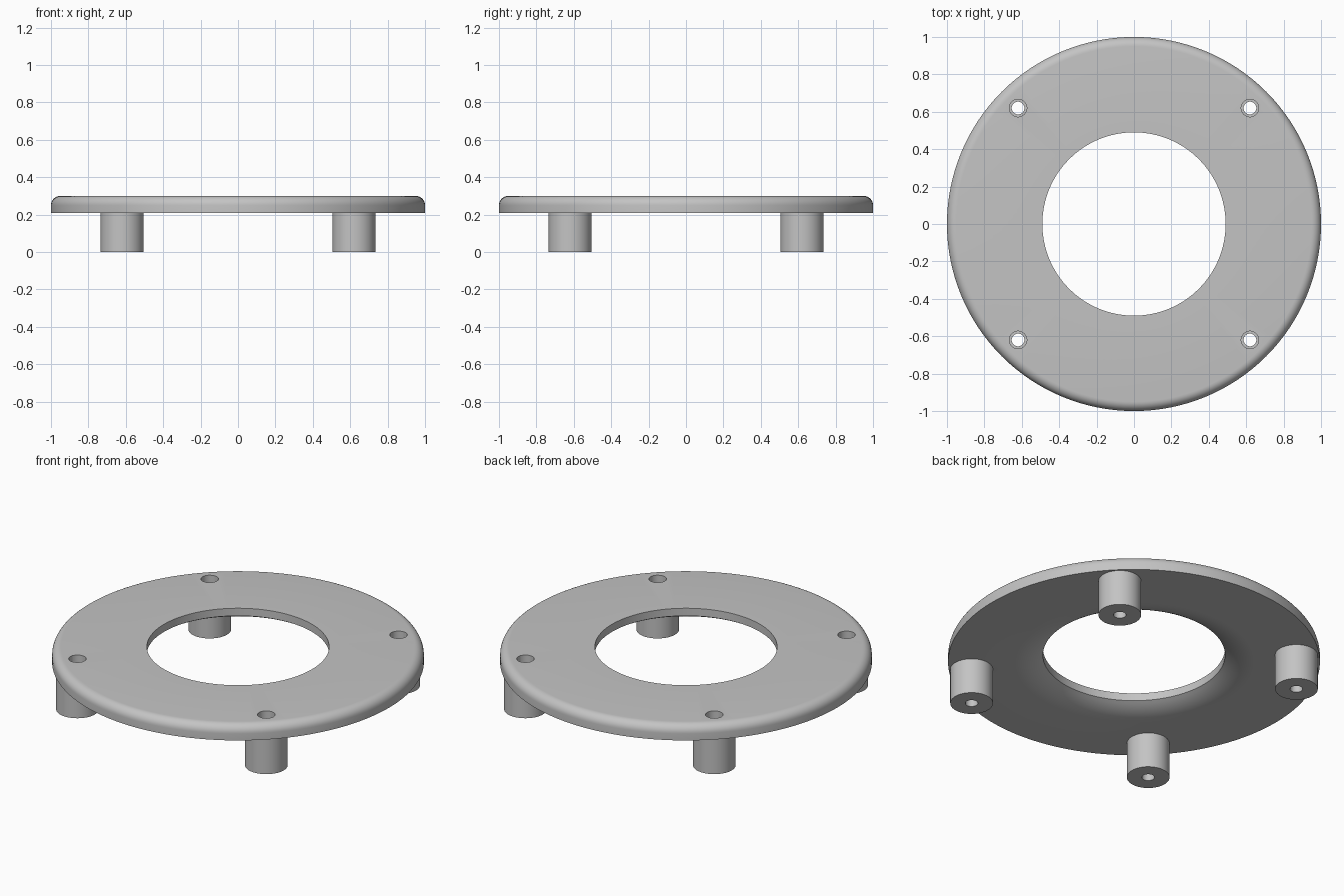
import bpy, bmesh
from math import sin, cos, pi, asin

cube = bpy.data.objects.get("Cube")
if cube:
    bpy.data.objects.remove(cube, do_unlink=True)

grey = bpy.data.materials.new("light grey")
grey.use_nodes = True
colour = (0.55, 0.55, 0.55, 1)
grey.diffuse_color = colour
grey.node_tree.nodes["Principled BSDF"].inputs["Base Color"].default_value = colour


def lathe(name, profile, sides, at=(0, 0, 0)):
    """Revolve a closed (radius, height) profile around z."""
    bm = bmesh.new()
    rings = []
    for i in range(sides):
        a = 2 * pi * i / sides
        rings.append([bm.verts.new((r * cos(a), r * sin(a), z)) for r, z in profile])
    n = len(profile)
    for i in range(sides):
        p, q = rings[i], rings[(i + 1) % sides]
        for j in range(n):
            k = (j + 1) % n
            bm.faces.new((p[j], q[j], q[k], p[k]))
    bmesh.ops.recalc_face_normals(bm, faces=bm.faces)
    mesh = bpy.data.meshes.new(name)
    bm.to_mesh(mesh)
    bm.free()
    mesh.materials.append(grey)
    obj = bpy.data.objects.new(name, mesh)
    obj.location = at
    bpy.context.collection.objects.link(obj)
    return obj


def select(obj):
    bpy.ops.object.select_all(action="DESELECT")
    obj.select_set(True)
    bpy.context.view_layer.objects.active = obj


def smooth(obj):
    select(obj)
    bpy.ops.object.shade_smooth_by_angle(angle=pi / 6)


BOTTOM, TOP = 0.21, 0.30
HOLE, FLARE, RISE = 0.49, 0.645, 0.045
ROUND = 0.05
LEG = 0.62

# Ring plate: rounded top rim, flared underside around the opening
width = FLARE - HOLE
bend = (width ** 2 + RISE ** 2) / (2 * RISE)
sweep = asin(width / bend)
profile = [(HOLE, TOP)]
for i in range(9):
    a = pi / 2 * (1 - i / 8)
    profile.append((1 - ROUND + ROUND * cos(a), TOP - ROUND + ROUND * sin(a)))
profile.append((1, BOTTOM))
for i in range(9):
    a = sweep * i / 8
    profile.append((FLARE - bend * sin(a), BOTTOM + bend * (1 - cos(a))))
plate = lathe("ring_plate", profile, 128)

corners = [("front_right", -1, -1), ("front_left", 1, -1),
           ("back_right", -1, 1), ("back_left", 1, 1)]

# Screw holes through the plate
for name, sx, sy in corners:
    bpy.ops.mesh.primitive_cylinder_add(vertices=32, radius=0.047, depth=0.4,
                                        location=(sx * LEG, sy * LEG, TOP))
    cutter = bpy.context.object
    cutter.name = name + "_hole_cutter"
    cutter.hide_render = True
    select(plate)
    cut = plate.modifiers.new("screw_hole", "BOOLEAN")
    cut.operation = "DIFFERENCE"
    cut.solver = "EXACT"
    cut.object = cutter
    bpy.ops.object.modifier_apply(modifier=cut.name)
    bpy.data.objects.remove(cutter, do_unlink=True)
smooth(plate)

# Hollow legs with a narrower bore, leaving a ledge under each screw hole
tube = [(0.034, 0), (0.115, 0), (0.115, BOTTOM), (0.034, BOTTOM)]
for name, sx, sy in corners:
    smooth(lathe(name + "_leg", tube, 48, (sx * LEG, sy * LEG, 0)))
